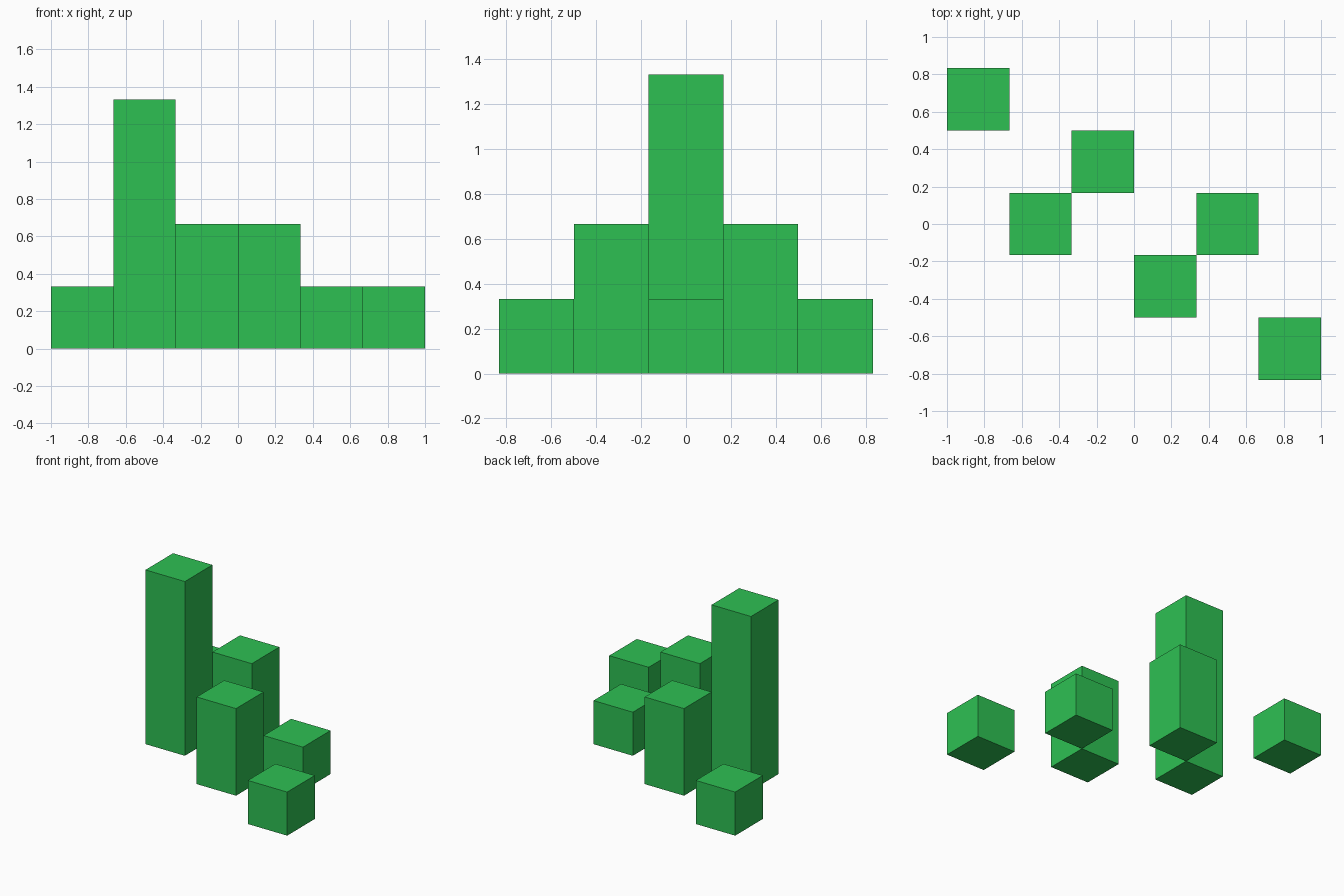
import bpy
import bmesh
from mathutils import Matrix, Vector

default = bpy.data.objects.get("Cube")
if default:
    bpy.data.objects.remove(default, do_unlink=True)

UNIT = 1 / 3  # side of one grid cell

# Single flat green
GREEN = (0.027, 0.53, 0.086, 1.0)
green = bpy.data.materials.new("green")
green.use_nodes = True
green.diffuse_color = GREEN
green.node_tree.nodes["Principled BSDF"].inputs["Base Color"].default_value = GREEN


def add_block(name, column, row, height):
    """Square block standing on the ground; column, row and height in cells."""
    bm = bmesh.new()
    bmesh.ops.create_cube(bm, size=UNIT, matrix=Matrix.Translation((0, 0, UNIT / 2)))
    bmesh.ops.scale(bm, vec=Vector((1, 1, height)), verts=bm.verts)
    mesh = bpy.data.meshes.new(name)
    bm.to_mesh(mesh)
    bm.free()
    mesh.materials.append(green)
    obj = bpy.data.objects.new(name, mesh)
    obj.location = (column * UNIT, row * UNIT, 0)
    bpy.context.collection.objects.link(obj)


# Blocks from right to left: name, column, row, height
for block in (
    ("back_cube", -2.5, 2, 1),
    ("tall_tower", -1.5, 0, 4),
    ("back_column", -0.5, 1, 2),
    ("front_column", 0.5, -1, 2),
    ("middle_cube", 1.5, 0, 1),
    ("front_cube", 2.5, -2, 1),
):
    add_block(*block)
